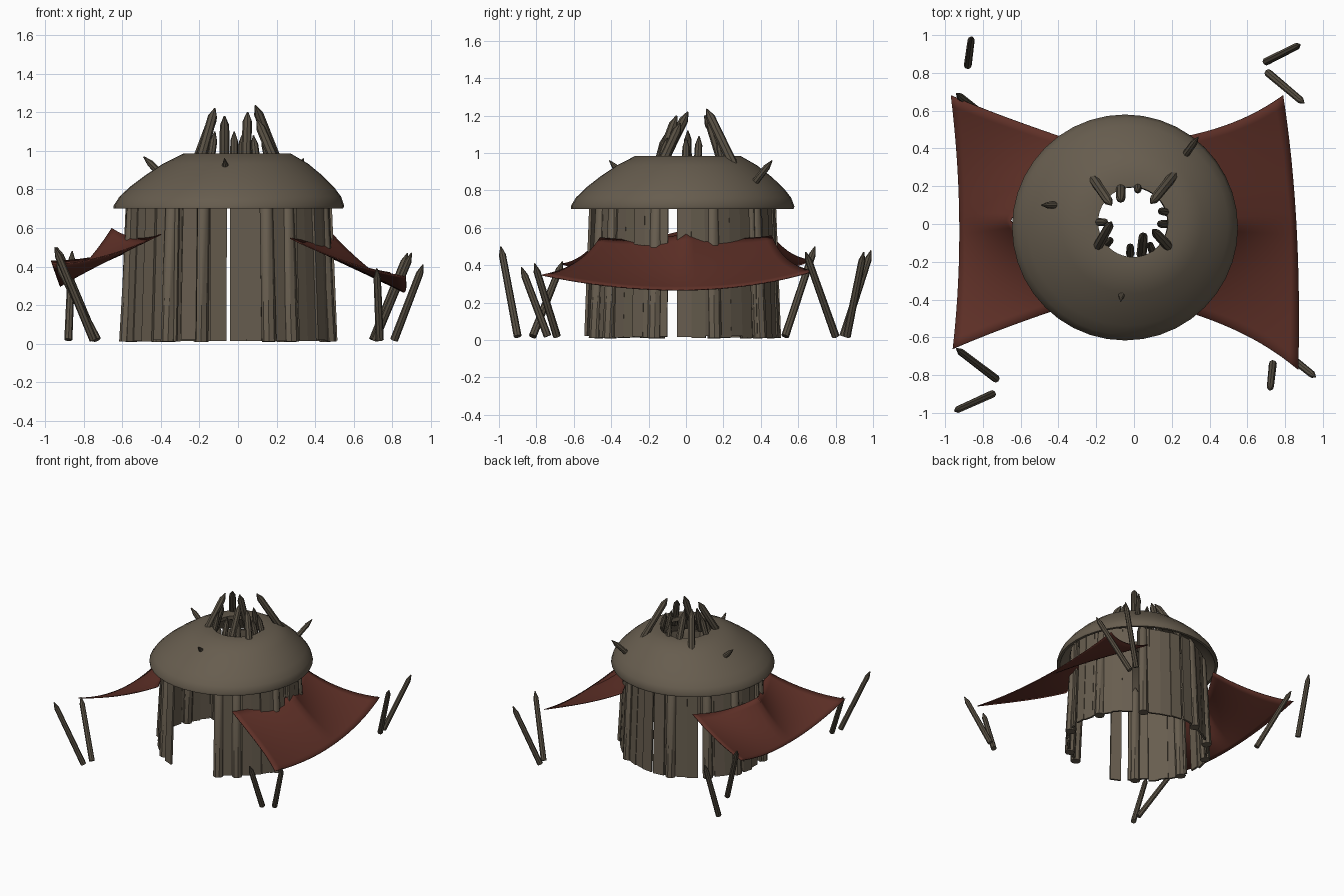
import bpy, bmesh, math, random
from mathutils import Vector

random.seed(4)
if "Cube" in bpy.data.objects:
    bpy.data.objects.remove(bpy.data.objects["Cube"])


def material(name, rgb):
    m = bpy.data.materials.new(name)
    m.use_nodes = True
    m.diffuse_color = (*rgb, 1)
    bsdf = m.node_tree.nodes["Principled BSDF"]
    bsdf.inputs["Base Color"].default_value = (*rgb, 1)
    bsdf.inputs["Roughness"].default_value = 0.9
    return m


WOOD = material("weathered wood", (0.135, 0.109, 0.077))
STAKE = material("dark wood", (0.095, 0.078, 0.055))
CLOTH = material("rust red cloth", (0.112, 0.029, 0.02))


def make_object(name, bm, mat, smooth=None):
    bmesh.ops.recalc_face_normals(bm, faces=bm.faces)
    mesh = bpy.data.meshes.new(name)
    bm.to_mesh(mesh)
    bm.free()
    mesh.materials.append(mat)
    ob = bpy.data.objects.new(name, mesh)
    bpy.context.collection.objects.link(ob)
    if smooth:
        bpy.ops.object.select_all(action="DESELECT")
        ob.select_set(True)
        bpy.context.view_layer.objects.active = ob
        bpy.ops.object.shade_smooth_by_angle(angle=math.radians(smooth))
    return ob


def bridge(bm, a, b):
    n = len(a)
    for i in range(n):
        bm.faces.new((a[i], a[(i + 1) % n], b[(i + 1) % n], b[i]))


def add_stake(bm, base, tip, r, sides=8, point=0.05):
    """Round pole from base to a sharpened tip."""
    base, tip = Vector(base), Vector(tip)
    axis = (tip - base).normalized()
    side = axis.orthogonal().normalized()
    other = axis.cross(side)
    rings = []
    for c, k in ((base, 1), (tip - axis * point, 0.9), (tip, 0.15)):
        rings.append([bm.verts.new(c + r * k * (side * math.cos(t) + other * math.sin(t)))
                      for t in (math.tau * i / sides for i in range(sides))])
    bridge(bm, rings[0], rings[1])
    bridge(bm, rings[1], rings[2])
    bm.faces.new(rings[0])
    bm.faces.new(rings[2])


def stakes(name, ends, r, mat):
    bm = bmesh.new()
    for base, tip in ends:
        add_stake(bm, base, tip, r)
    make_object(name, bm, mat, 40)


# Hut wall: upright planks on a slight oval, in runs between the gaps
CX, CY = -0.05, -0.02


def wall_point(deg, z, grow=0.0):
    t = math.radians(deg)
    k = (1 - 0.05 * z / 0.7) * (1 - 0.04 * math.sin(2 * t) ** 2)
    return Vector((CX + (0.565 + grow) * k * math.cos(t), CY + (0.525 + grow) * k * math.sin(t), z))


def add_plank(bm, deg, half, push, lean):
    foot = random.uniform(0.01, 0.022)
    rings = []
    for z, twist in ((foot, 0), (0.74, lean)):
        rings.append([bm.verts.new(wall_point(deg + twist + s * half, z, push + g))
                      for s, g in ((-1, 0), (1, 0), (1, -0.016), (-1, -0.016))])
    bridge(bm, *rings)
    bm.faces.new(rings[0])
    bm.faces.new(rings[1])


bm = bmesh.new()
for lo, hi in ((-70, -9), (-3, 48), (53, 89), (91, 127), (132, 183), (189, 240)):
    count = round((hi - lo) / 8)
    step = (hi - lo) / count
    for i in range(count):
        add_plank(bm, lo + (i + 0.5) * step, step * 0.5,
                  random.uniform(-0.012, 0.004), random.uniform(-0.3, 0.3))
add_plank(bm, -111, 4.2, 0.03, 0)
make_object("wall_planks", bm, WOOD)

# Round posts standing among the planks
stakes("wall_posts", [(wall_point(d, 0.01, -0.012), wall_point(d, 0.78, -0.025))
                      for d in (-67, -52, -17, 20, 57, 105, 135, 160, 195, 234)], 0.038, WOOD)

# Domed roof shell with a smoke hole, its top shifted toward the centre
bm = bmesh.new()
profile = ((0.575, 0.70), (0.595, 0.70), (0.598, 0.715), (0.575, 0.762), (0.53, 0.812), (0.46, 0.872),
           (0.375, 0.934), (0.28, 0.985), (0.185, 0.985), (0.185, 0.955), (0.27, 0.95),
           (0.40, 0.875), (0.52, 0.78))
SEG = 40
rings = []
for r, z in profile:
    k = min(1, (z - 0.70) / 0.28)
    ox, oy = CX + 0.045 * k, CY + 0.03 * k
    rings.append([bm.verts.new((ox + r * math.cos(math.tau * i / SEG), oy + r * math.sin(math.tau * i / SEG), z))
                  for i in range(SEG)])
for i, ring in enumerate(rings):
    bridge(bm, ring, rings[(i + 1) % len(rings)])
make_object("roof", bm, WOOD, 50)

# Pointed poles leaning inward around the smoke hole
stakes("crown_poles", [
    ((-0.23, 0.26, 0.90), (-0.12, 0.10, 1.20)),
    ((0.22, 0.27, 0.90), (0.09, 0.11, 1.235)),
    ((0.21, -0.15, 0.90), (0.10, -0.03, 1.16)),
    ((-0.21, -0.15, 0.90), (-0.12, 0.01, 1.22)),
    ((-0.07, 0.21, 0.90), (-0.07, 0.12, 1.18)),
    ((0.04, -0.16, 0.90), (0.05, -0.05, 1.20)),
], 0.027, STAKE)
stakes("crown_stubs", [
    ((0.19, 0.06, 0.90), (0.13, 0.07, 1.09)),
    ((-0.21, 0.01, 0.90), (-0.14, 0.01, 1.12)),
    ((-0.02, -0.16, 0.90), (-0.02, -0.11, 1.10)),
    ((0.10, -0.15, 0.90), (0.08, -0.10, 1.08)),
    ((-0.15, -0.11, 0.90), (-0.12, -0.08, 1.10)),
    ((0.02, 0.21, 0.90), (0.02, 0.17, 1.08)),
    ((0.17, 0.0, 0.90), (0.13, 0.0, 1.08)),
], 0.022, STAKE)

# Stakes poking out through the roof
stakes("roof_spikes", [
    ((-0.37, 0.10, 0.85), (-0.49, 0.10, 0.97)),
    ((-0.06, -0.32, 0.86), (-0.07, -0.41, 0.96)),
    ((0.26, 0.35, 0.82), (0.34, 0.46, 0.96)),
], 0.02, STAKE)

# Leaning ground stakes, a crossed pair near each corner
stakes("ground_stakes", [
    ((-0.88, 0.84, 0.02), (-0.86, 0.99, 0.48)),
    ((-0.74, 0.53, 0.02), (-0.94, 0.69, 0.50)),
    ((0.70, 0.86, 0.02), (0.88, 0.95, 0.47)),
    ((0.71, 0.80, 0.02), (0.90, 0.64, 0.47)),
    ((-0.73, -0.82, 0.02), (-0.94, -0.66, 0.42)),
    ((-0.75, -0.90, 0.02), (-0.95, -0.99, 0.50)),
    ((0.735, -0.74, 0.02), (0.72, -0.88, 0.39)),
    ((0.81, -0.69, 0.02), (0.96, -0.81, 0.41)),
], 0.021, STAKE)


# Cloth awnings hung from the wall on three ties and sagging between the corners
def awning(name, inner, outer, dip, belly, bow):
    ia, im, ib = (Vector(p) for p in inner)
    oa, om, ob_ = (Vector(p) for p in outer)
    bm = bmesh.new()
    n, m = 24, 12
    grid = []
    for i in range(n + 1):
        u = i / n
        w = 2 * u if u < 0.5 else 2 * u - 1
        a, b = (ia, im) if u < 0.5 else (im, ib)
        top = a.lerp(b, w) - Vector((0, 0, dip * 4 * w * (1 - w)))
        ctrl = 2 * om - (oa + ob_) / 2
        low = oa * (1 - u) ** 2 + ctrl * 2 * u * (1 - u) + ob_ * u ** 2
        row = []
        for j in range(m + 1):
            v = j / m
            p = top.lerp(low, v)
            p.y *= 1 - bow * v * (1 - v)
            p.z -= belly * 4 * v * (1 - v)
            row.append(bm.verts.new(p))
        grid.append(row)
    for i in range(n):
        for j in range(m):
            bm.faces.new((grid[i][j], grid[i + 1][j], grid[i + 1][j + 1], grid[i][j + 1]))
    cloth = make_object(name, bm, CLOTH, 60)
    mod = cloth.modifiers.new("thickness", "SOLIDIFY")
    mod.thickness = 0.006


awning("left_awning", ((0.27, -0.46, 0.55), (0.49, 0.0, 0.57), (0.25, 0.46, 0.56)),
       ((0.87, -0.77, 0.35), (0.86, 0.0, 0.27), (0.79, 0.68, 0.37)), 0.02, 0.025, 0.25)
awning("right_awning", ((-0.40, -0.45, 0.57), (-0.655, 0.02, 0.60), (-0.38, 0.46, 0.56)),
       ((-0.96, -0.66, 0.41), (-0.925, 0.0, 0.30), (-0.97, 0.68, 0.43)), 0.035, 0.03, 0.05)
